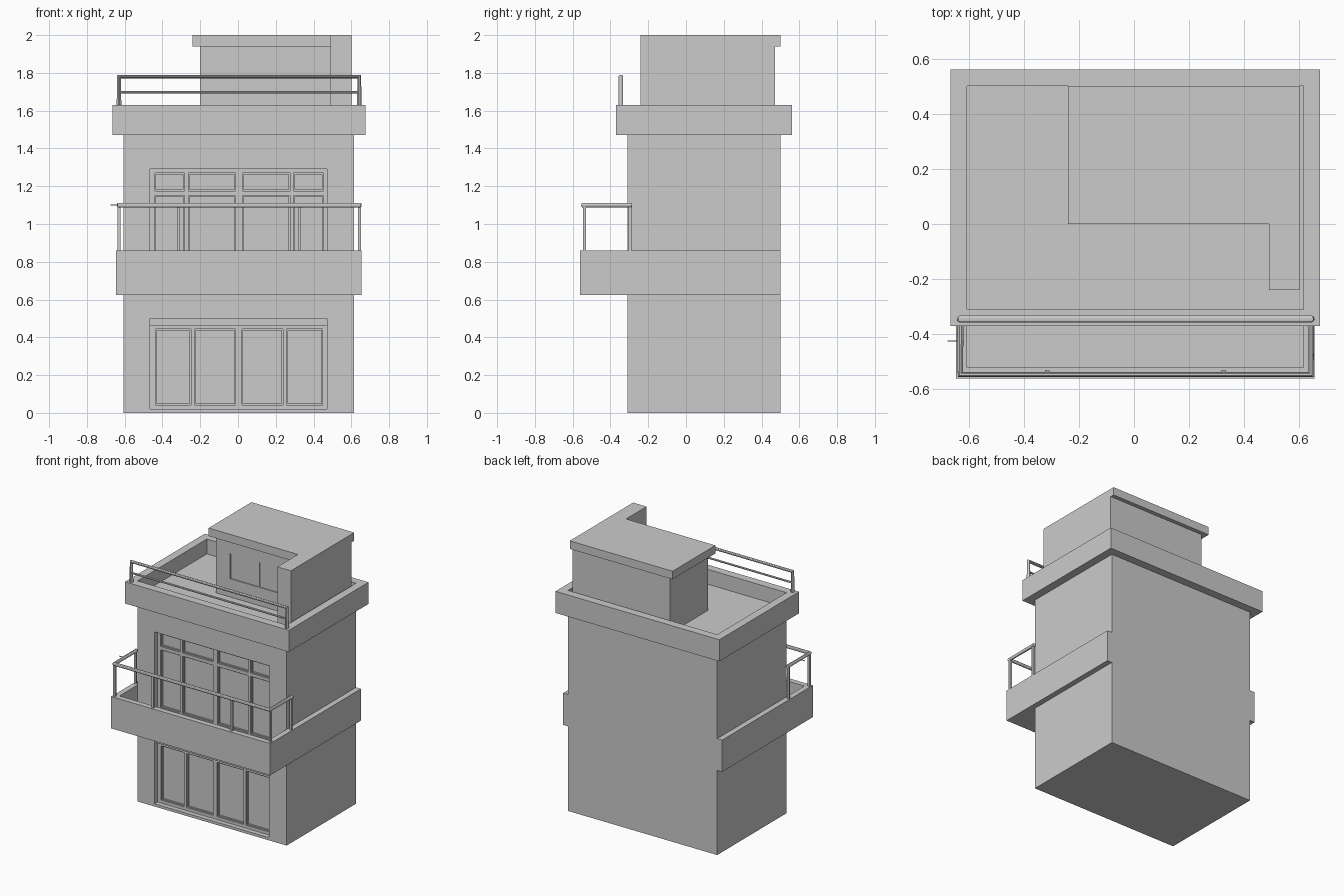
import bpy, bmesh
from mathutils import Vector

if "Cube" in bpy.data.objects:
    bpy.data.objects.remove(bpy.data.objects["Cube"])


def finish(name, bm):
    me = bpy.data.meshes.new(name)
    bmesh.ops.recalc_face_normals(bm, faces=bm.faces)
    bm.to_mesh(me)
    bm.free()
    ob = bpy.data.objects.new(name, me)
    bpy.context.collection.objects.link(ob)
    return ob


def add_box(bm, x0, x1, y0, y1, z0, z1):
    vs = bmesh.ops.create_cube(bm, size=1)["verts"]
    for v in vs:
        v.co = ((x0 + x1) / 2 + v.co.x * (x1 - x0),
                (y0 + y1) / 2 + v.co.y * (y1 - y0),
                (z0 + z1) / 2 + v.co.z * (z1 - z0))


def boxes(name, *bounds):
    bm = bmesh.new()
    for b in bounds:
        add_box(bm, *b)
    return finish(name, bm)


def tray(name, bounds, rim, floor):
    """Box whose top is sunk to leave a parapet."""
    bm = bmesh.new()
    add_box(bm, *bounds)
    bm.normal_update()
    top = max(bm.faces, key=lambda f: f.calc_center_median().z)
    bmesh.ops.inset_region(bm, faces=[top], thickness=rim, use_even_offset=True)
    walls = bmesh.ops.extrude_discrete_faces(bm, faces=[top])["faces"]
    for v in walls[0].verts:
        v.co.z = floor
    return finish(name, bm)


def pipe(name, pts, r):
    cu = bpy.data.curves.new(name, 'CURVE')
    cu.dimensions = '3D'
    cu.bevel_depth = r
    cu.bevel_resolution = 3
    cu.use_fill_caps = True
    sp = cu.splines.new('POLY')
    sp.points.add(len(pts) - 1)
    for p, c in zip(sp.points, pts):
        p.co = (*c, 1)
    ob = bpy.data.objects.new(name, cu)
    bpy.context.collection.objects.link(ob)
    return ob


def cut(ob, *bounds):
    cutter = boxes(ob.name + "_cutter", *bounds)
    cutter.hide_render = True
    cutter.hide_set(True)
    m = ob.modifiers.new("opening", 'BOOLEAN')
    m.operation, m.object, m.solver = 'DIFFERENCE', cutter, 'EXACT'


def window(name, outer, cols, rows, y):
    """Bars filling the gaps between panes, a stepped bead per pane, and glass."""
    x0, x1, z0, z1 = outer
    bars = []
    xe = [x0] + [v for c in cols for v in c] + [x1]
    ze = [z0] + [v for r in rows for v in r] + [z1]
    for a, b in zip(xe[::2], xe[1::2]):
        bars.append((a, b, y, y + .03, z0, z1))
    for a, b in zip(ze[::2], ze[1::2]):
        for c in cols:
            bars.append((*c, y, y + .03, a, b))
    w = .007
    for a, b in cols:
        for c, d in rows:
            for q in ((a, a + w, c, d), (b - w, b, c, d),
                      (a + w, b - w, c, c + w), (a + w, b - w, d - w, d)):
                bars.append((q[0], q[1], y + .01, y + .03, q[2], q[3]))
    boxes(name + "_frame", *bars)
    boxes(name + "_glass", (x0, x1, y + .02, y + .035, z0, z1))


# House body with two window recesses
body = boxes("house_body", (-.605, .615, -.31, .50, 0, 1.47))
cut(body, (-.465, .47, -.4, -.24, .02, .50), (-.465, .47, -.4, -.24, .70, 1.29))

# Ground floor sliding doors with a header box
window("ground_doors", (-.465, .47, .02, .46),
       [(-.437, -.25), (-.23, -.012), (.02, .238), (.258, .448)], [(.042, .443)], -.275)
boxes("door_header", (-.465, .47, -.285, -.24, .46, .50))

# Upper floor window with transom row
window("upper_window", (-.465, .47, .70, 1.29),
       [(-.44, -.283), (-.262, -.013), (.025, .274), (.295, .453)],
       [(.725, 1.152), (1.176, 1.27)], -.275)

# Balcony band wrapping the sides, and the roof parapet
tray("balcony_band", (-.645, .655, -.56, .50, .625, .86), .04, .68)
tray("roof_parapet", (-.665, .675, -.37, .56, 1.47, 1.63), .06, 1.52)

# Balcony handrail and posts
L, R, F, B = -.63, .642, -.546, -.285
pipe("balcony_handrail", [(L, B, 1.1), (L, F, 1.1), (R, F, 1.1), (R, B, 1.1)], .013)
h = .008
boxes("balcony_posts", *[(x - h, x + h, y - h, y + h, .84, 1.1) for x, y in
                         ((L, F + .008), (-.315, F + .008), (.325, F + .008), (R, F + .008),
                          (L, -.297), (R, -.297))])
boxes("rail_pin", (-.676, L, -.427, -.423, 1.098, 1.102))

# Roof handrail
pipe("roof_handrail", [(L, -.345, 1.61), (L, -.345, 1.78), (R, -.345, 1.78), (R, -.345, 1.61)], .013)
pipe("roof_mid_rail", [(L, -.345, 1.697), (R, -.345, 1.697)], .007)

# Rooftop hut: room, side wall, overhanging roof, window
hut = boxes("hut_room", (-.20, .50, .03, .47, 1.51, 1.95))
cut(hut, (-.085, .145, 0, .037, 1.655, 1.84), (.153, .385, 0, .037, 1.655, 1.84))
boxes("hut_side_wall", (.49, .60, -.24, .47, 1.51, 2.0))
boxes("hut_roof", (-.24, .60, 0, .50, 1.94, 2.0))

# Smooth the round rails
for ob in [o for o in bpy.data.objects if o.type == 'CURVE']:
    bpy.ops.object.select_all(action='DESELECT')
    ob.select_set(True)
    bpy.context.view_layer.objects.active = ob
    bpy.ops.object.convert(target='MESH')
    bpy.ops.object.shade_smooth_by_angle()
